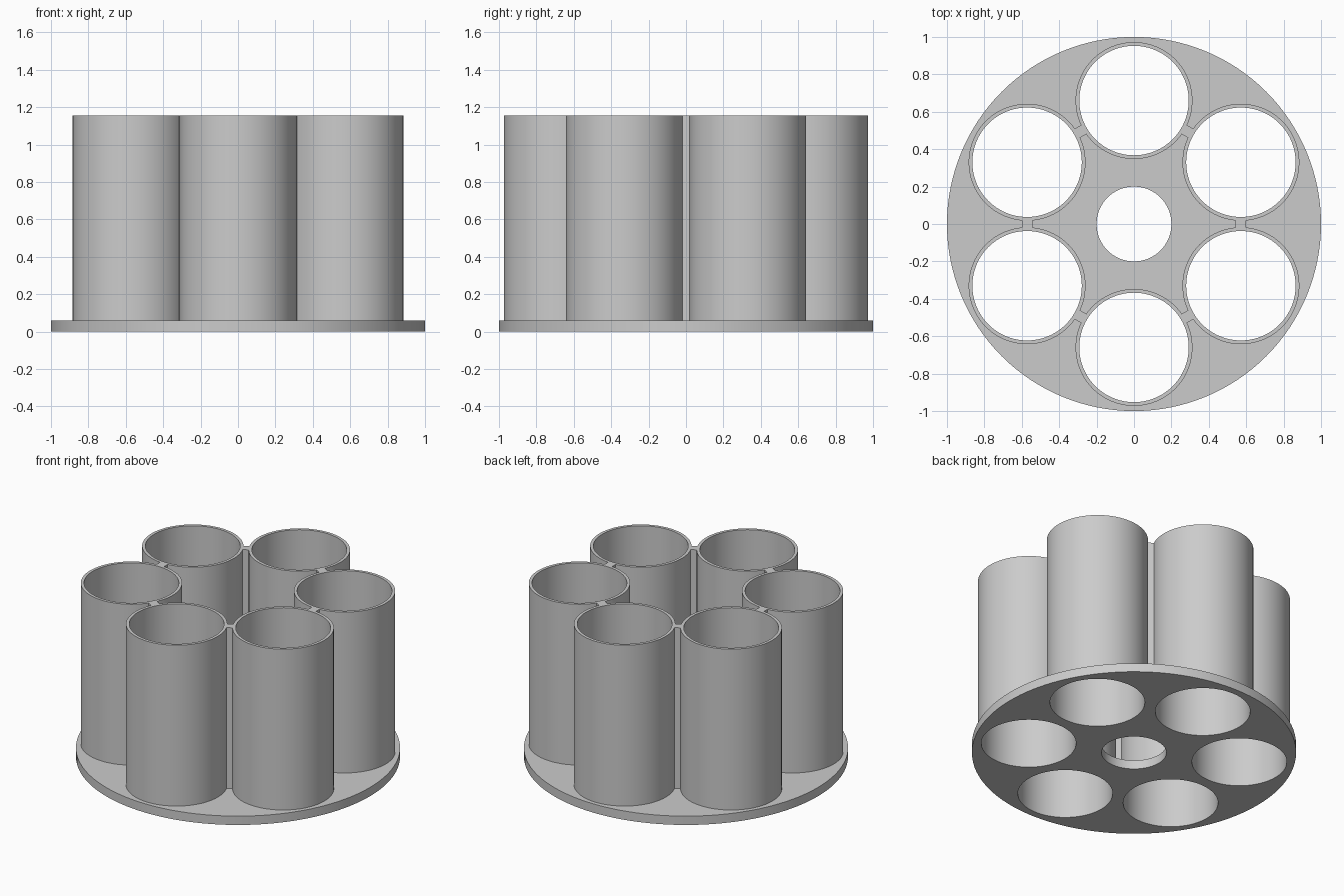
import bpy
import math

if "Cube" in bpy.data.objects:
    bpy.data.objects.remove(bpy.data.objects["Cube"])

RING, OUTER, BORE = 0.66, 0.3125, 0.2925
PLATE_H, TOP = 0.06, 1.155

grey = bpy.data.materials.new("light_grey")
grey.diffuse_color = (0.6, 0.6, 0.6, 1)
grey.use_nodes = True
grey.node_tree.nodes["Principled BSDF"].inputs["Base Color"].default_value = grey.diffuse_color


def cylinder(name, r, z0, z1, x=0, y=0, sides=96):
    bpy.ops.mesh.primitive_cylinder_add(vertices=sides, radius=r, depth=z1 - z0,
                                        location=(x, y, (z0 + z1) / 2))
    ob = bpy.context.object
    ob.name = name
    ob.data.materials.append(grey)
    return ob


def boolean(body, part, operation):
    mod = body.modifiers.new(part.name, 'BOOLEAN')
    mod.operation, mod.solver, mod.object = operation, 'EXACT', part
    bpy.context.view_layer.objects.active = body
    bpy.ops.object.modifier_apply(modifier=mod.name)
    bpy.data.objects.remove(part, do_unlink=True)


# round base plate
rack = cylinder("tube_rack", 1.0, 0, PLATE_H, sides=128)

# six tubes in a ring, with a thin web bridging each gap
spots = [(RING * math.cos(a), RING * math.sin(a))
         for a in (math.radians(30 + 60 * i) for i in range(6))]
for x, y in spots:
    boolean(rack, cylinder("tube", OUTER, PLATE_H / 2, TOP, x, y), 'UNION')
web_r = RING * math.cos(math.radians(30))
for i in range(6):
    a = math.radians(60 * i)
    bpy.ops.mesh.primitive_cube_add(
        size=1, rotation=(0, 0, a),
        location=(web_r * math.cos(a), web_r * math.sin(a), (TOP + PLATE_H / 2) / 2))
    web = bpy.context.object
    web.name = "web"
    web.scale = (0.056, 0.05, TOP - PLATE_H / 2)
    bpy.context.view_layer.update()
    boolean(rack, web, 'UNION')

# open bores through every tube and the plate centre
for x, y in spots:
    boolean(rack, cylinder("bore", BORE, -0.2, TOP + 0.2, x, y), 'DIFFERENCE')
boolean(rack, cylinder("centre_hole", 0.2, -0.2, 0.3), 'DIFFERENCE')

bpy.ops.object.select_all(action='DESELECT')
rack.select_set(True)
bpy.context.view_layer.objects.active = rack
bpy.ops.object.shade_smooth_by_angle(angle=math.radians(30))
